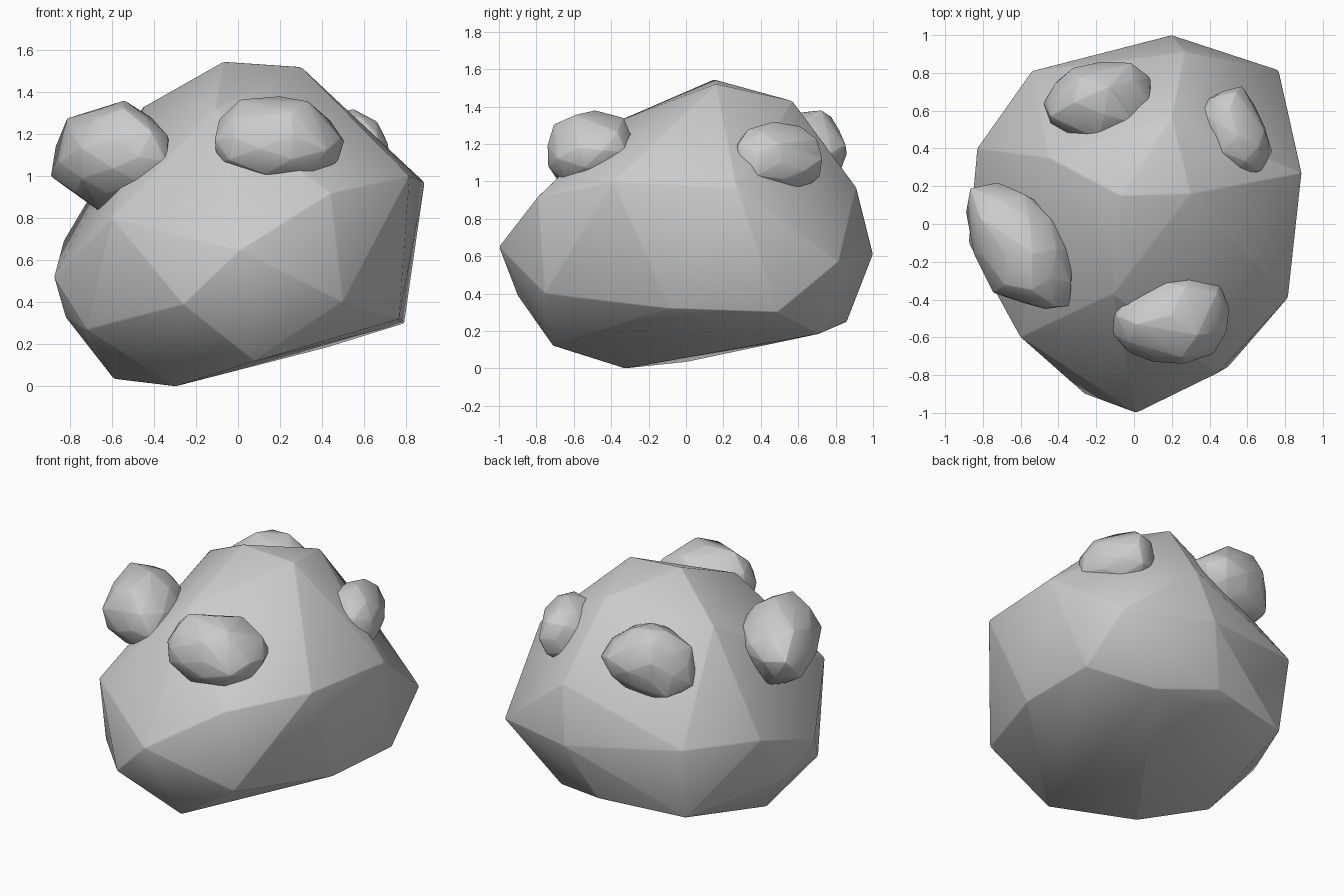
import bpy, bmesh, math, random
from mathutils import Euler

if "Cube" in bpy.data.objects:
    bpy.data.objects.remove(bpy.data.objects["Cube"])

random.seed(7)


def hull(name, points, bevel):
    """Faceted stone: convex hull with finely softened, smooth-shaded edges."""
    bm = bmesh.new()
    for p in points:
        bm.verts.new(p)
    bmesh.ops.convex_hull(bm, input=bm.verts[:])
    loose = [v for v in bm.verts if not v.link_faces]
    bmesh.ops.delete(bm, geom=loose, context='VERTS')
    bmesh.ops.recalc_face_normals(bm, faces=bm.faces)
    mesh = bpy.data.meshes.new(name)
    bm.to_mesh(mesh)
    bm.free()
    mesh.shade_smooth()
    obj = bpy.data.objects.new(name, mesh)
    bpy.context.collection.objects.link(obj)
    mod = obj.modifiers.new("soft_edges", 'BEVEL')
    mod.width = bevel
    mod.segments = 1
    mod.limit_method = 'ANGLE'
    mod.angle_limit = math.radians(8)


def pebble(name, lo, hi, rot, lean):
    """Uneven, leaning ball stretched to the box lo..hi; its hull gives big facets."""
    bm = bmesh.new()
    bmesh.ops.create_icosphere(bm, subdivisions=2, radius=1)
    turn = Euler([math.radians(a) for a in rot]).to_matrix()
    pts = [turn @ v.co * random.uniform(0.8, 1.06) for v in bm.verts]
    bm.free()
    for p in pts:
        p.y += lean * p.x
    for i in range(3):
        a = min(p[i] for p in pts)
        b = max(p[i] for p in pts)
        for p in pts:
            p[i] = lo[i] + (p[i] - a) / (b - a) * (hi[i] - lo[i])
    hull(name, pts, 0.004)


# Main boulder: crown, shoulders, waist and underside corners
crown = [(-.07, .15, 1.545), (.30, .16, 1.52), (-.11, -.37, 1.32),
         (.20, .57, 1.43), (-.45, .35, 1.33)]
shoulders = [(.887, .27, .97), (.815, -.39, 1.0), (.44, -.79, .92),
             (-.60, -.60, .80), (.27, .91, .97)]
waist = [(.20, 1.0, .61), (.765, .815, .57), (.01, -1.0, .65), (-.875, -.10, .52),
         (-.83, .40, .69), (-.54, .81, .70)]
underside = [(.79, .49, .30), (.765, -.09, .32), (.50, -.755, .40),
             (-.26, -.90, .39), (.08, -.71, .12), (-.30, -.33, 0),
             (-.59, 0, .035), (.42, .71, .185), (.05, .86, .25),
             (-.72, -.36, .27), (-.52, .74, .225), (-.82, .15, .33)]
hull("boulder", crown + shoulders + waist + underside, 0.006)

# Four small stones stuck to the upper sides
pebble("left_stone", (-.89, -.45, .82), (-.32, .22, 1.36), (20, 35, 10), -.45)
pebble("front_stone", (-.11, -.74, .99), (.505, -.28, 1.38), (50, 15, 0), .1)
pebble("right_stone", (.35, .26, .94), (.73, .73, 1.32), (10, 60, 30), -.3)
pebble("back_stone", (-.48, .45, .94), (.09, .86, 1.38), (35, 10, 70), .15)
